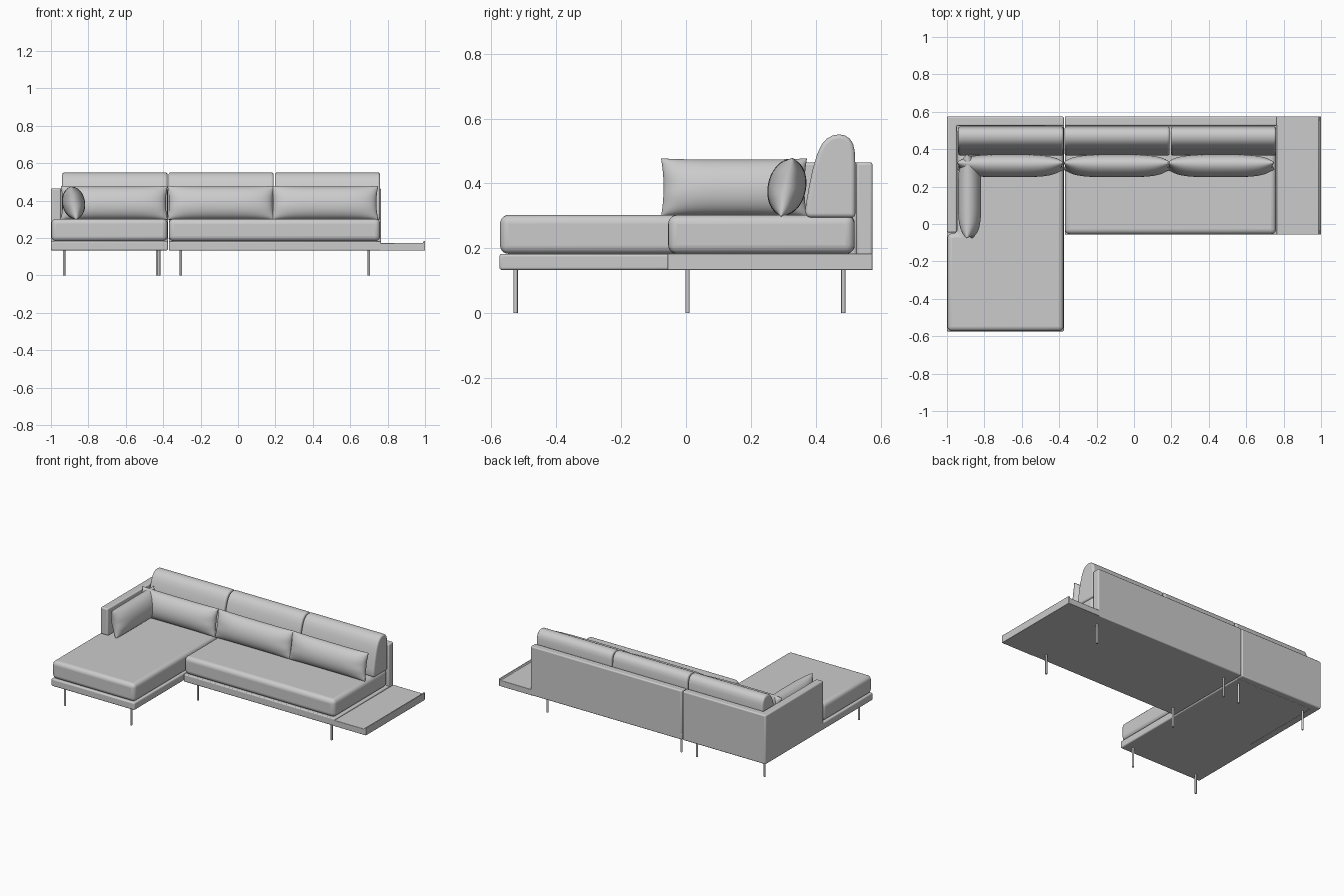
import bpy, bmesh, math
from mathutils import Matrix, Vector

if "Cube" in bpy.data.objects:
    bpy.data.objects.remove(bpy.data.objects["Cube"])


def finish(name, bm, bevel=0, segs=3, limit=50):
    bmesh.ops.recalc_face_normals(bm, faces=bm.faces)
    me = bpy.data.meshes.new(name)
    bm.to_mesh(me)
    bm.free()
    ob = bpy.data.objects.new(name, me)
    bpy.context.collection.objects.link(ob)
    if bevel:
        m = ob.modifiers.new("Bevel", 'BEVEL')
        m.width, m.segments = bevel, segs
        m.limit_method, m.angle_limit = 'ANGLE', math.radians(limit)
    bpy.ops.object.select_all(action='DESELECT')
    bpy.context.view_layer.objects.active = ob
    ob.select_set(True)
    bpy.ops.object.shade_smooth_by_angle(angle=math.radians(40))
    return ob


def prism(name, pts, direction, bevel=0, segs=3, limit=50):
    """Extrude a closed 3D outline along a direction."""
    bm = bmesh.new()
    face = bm.faces.new([bm.verts.new(p) for p in pts])
    ext = bmesh.ops.extrude_face_region(bm, geom=[face])
    verts = [g for g in ext["geom"] if isinstance(g, bmesh.types.BMVert)]
    bmesh.ops.translate(bm, verts=verts, vec=Vector(direction))
    return finish(name, bm, bevel, segs, limit)


def slab(name, outline, z0, z1, bevel=0, segs=3):
    return prism(name, [(x, y, z0) for x, y in outline], (0, 0, z1 - z0), bevel, segs)


def rect(x0, x1, y0, y1):
    return [(x0, y0), (x1, y0), (x1, y1), (x0, y1)]


def pillow(name, loc, w, h, t, tilt, turn=0, nu=40, nv=20):
    """Two puffed sheets welded at the rim, with pulled-out corners."""
    bm = bmesh.new()
    mat = Matrix.Translation(loc) @ Matrix.Rotation(turn, 4, 'Z') @ Matrix.Rotation(-tilt, 4, 'X')
    for side in (-1, 1):
        grid = []
        for i in range(nu + 1):
            u = math.sin((i / nu - 0.5) * math.pi)
            row = []
            for j in range(nv + 1):
                v = math.sin((j / nv - 0.5) * math.pi)
                puff = (max(0, 1 - u ** 4) * max(0, 1 - v * v)) ** 0.5
                crease = 1 + 0.05 * math.sin(9 * v + 2 * side) * u ** 6
                x = u * (1 - 0.035 * (1 - v * v)) * w / 2
                z = v * (1 - 0.05 * (1 - u ** 4)) * h / 2
                row.append(bm.verts.new(mat @ Vector((x, side * puff * crease * t / 2, z))))
            grid.append(row)
        for i in range(nu):
            for j in range(nv):
                bm.faces.new((grid[i][j], grid[i + 1][j], grid[i + 1][j + 1], grid[i][j + 1]))
    bmesh.ops.remove_doubles(bm, verts=bm.verts, dist=1e-5)
    return finish(name, bm)


# Chaise: platform, wrap-around arm and back, notched seat cushion
Z0, Z1, ZT, ZW = 0.133, 0.183, 0.303, 0.465
slab("chaise_base", [(-1, -0.575), (-0.375, -0.575), (-0.375, 0.535), (-0.955, 0.535),
                     (-0.955, -0.03), (-1, -0.03)], Z0, Z1, 0.008)
slab("chaise_arm_and_back", [(-1, -0.045), (-0.947, -0.045), (-0.947, 0.525), (-0.375, 0.525),
                             (-0.375, 0.575), (-1, 0.575)], Z0, ZW, 0.008)
slab("chaise_seat_cushion", [(-0.998, -0.573), (-0.377, -0.573), (-0.377, 0.52), (-0.943, 0.52),
                             (-0.943, -0.05), (-0.998, -0.05)], Z1, ZT, 0.026, 5)

# Two-seat section: platform, back, seat cushion
slab("sofa_base", rect(-0.37, 0.765, -0.057, 0.575), Z0, Z1, 0.006)
slab("sofa_back", rect(-0.37, 0.765, 0.525, 0.575), Z0, ZW, 0.008)
slab("sofa_seat_cushion", rect(-0.37, 0.76, -0.055, 0.52), Z1, ZT, 0.028, 5)

# Side table with a raised outer lip
prism("side_table", [(x, -0.057, z) for x, z in
      [(0.755, Z0), (1, Z0), (1, 0.184), (0.993, 0.184), (0.988, 0.173), (0.755, 0.173)]],
      (0, 0.632, 0), 0.002, 2)

# Back cushions: leaning rounded profile
profile = [(0.372, 0.295), (0.367, 0.315), (0.372, 0.35), (0.381, 0.40), (0.392, 0.45),
           (0.405, 0.492), (0.418, 0.52), (0.434, 0.538), (0.452, 0.548), (0.472, 0.551),
           (0.49, 0.548), (0.505, 0.538), (0.515, 0.522), (0.52, 0.50), (0.522, 0.46),
           (0.522, 0.295)]
for i, (x0, x1) in enumerate([(-0.94, -0.377), (-0.371, 0.191), (0.197, 0.76)]):
    prism(f"back_cushion_{i + 1}", [(x0, y, z) for y, z in profile], (x1 - x0, 0, 0), 0.012, 4, 60)

# Loose pillows
for i, x in enumerate([-0.662, -0.092, 0.464]):
    pillow(f"lumbar_pillow_{i + 1}", (x, 0.311, 0.388), 0.572, 0.185, 0.118, 0.2)
pillow("arm_pillow", (-0.879, 0.148, 0.388), 0.45, 0.182, 0.122, 0.17, math.pi / 2)

# Slim legs
for i, (x, y) in enumerate([(-0.93, -0.525), (-0.433, -0.525), (-0.93, 0.485), (-0.422, 0.485),
                            (-0.305, 0.005), (0.70, 0.005), (-0.305, 0.485), (0.70, 0.485)]):
    bm = bmesh.new()
    bmesh.ops.create_cone(bm, cap_ends=True, segments=20, radius1=0.0065, radius2=0.0065, depth=0.14,
                          matrix=Matrix.Translation((x, y, 0.07)))
    finish(f"leg_{i + 1}", bm)
